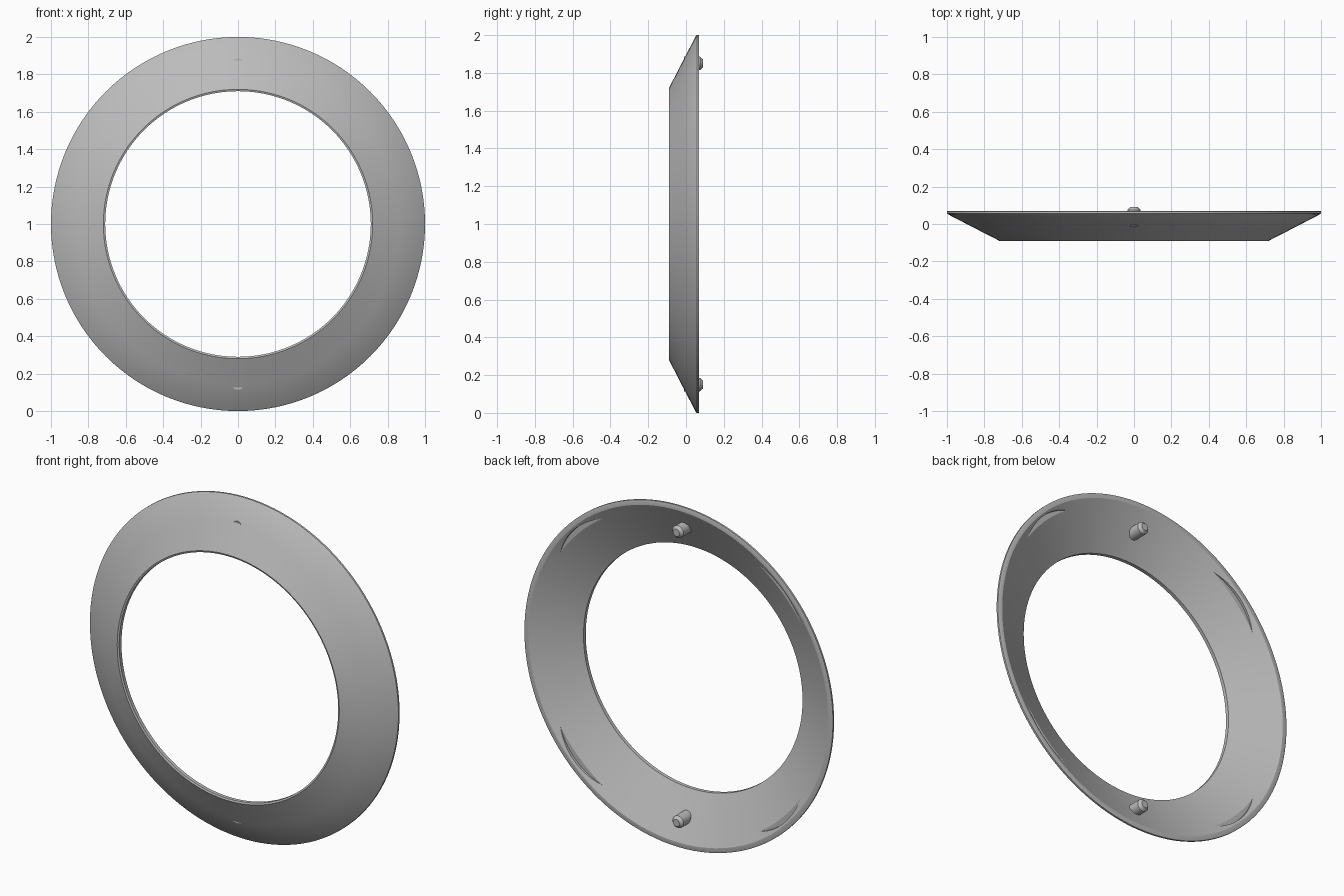
import bpy, bmesh, math
from mathutils import Vector, Matrix

cube = bpy.data.objects.get("Cube")
if cube:
    bpy.data.objects.remove(cube, do_unlink=True)

CENTRE = Vector((0, 0, 1))

grey = bpy.data.materials.new("satin grey")
grey.use_nodes = True
colour = (0.5, 0.5, 0.5, 1)
grey.diffuse_color = colour
grey.node_tree.nodes["Principled BSDF"].inputs["Base Color"].default_value = colour


def lathe(name, profile, centre, steps, closed):
    """Spin (radius, y) points around the y axis through centre."""
    bm = bmesh.new()
    verts = [bm.verts.new((r, y, 0)) for r, y in profile]
    edges = [bm.edges.new(pair) for pair in zip(verts, verts[1:])]
    if closed:
        edges.append(bm.edges.new((verts[-1], verts[0])))
    bmesh.ops.spin(bm, geom=verts + edges, cent=(0, 0, 0), axis=(0, 1, 0),
                   angle=math.tau, steps=steps, use_merge=True)
    bmesh.ops.remove_doubles(bm, verts=bm.verts, dist=1e-5)
    bmesh.ops.recalc_face_normals(bm, faces=bm.faces)
    mesh = bpy.data.meshes.new(name)
    bm.to_mesh(mesh)
    bm.free()
    mesh.materials.append(grey)
    obj = bpy.data.objects.new(name, mesh)
    obj.location = centre
    bpy.context.collection.objects.link(obj)
    return obj


def smooth(obj):
    bpy.ops.object.select_all(action='DESELECT')
    obj.select_set(True)
    bpy.context.view_layer.objects.active = obj
    bpy.ops.object.shade_smooth_by_angle(angle=math.radians(25))


def around(radius, degrees):
    return CENTRE + Matrix.Rotation(math.radians(degrees), 3, 'Y') @ Vector((radius, 0, 0))


# Conical trim ring with a thin outer rim and a small inner lip
ring = lathe("trim_ring", [(0.72, -0.09), (0.86, -0.018), (0.995, 0.052), (1.0, 0.057),
                           (1.0, 0.068), (0.995, 0.07), (0.972, 0.07),
                           (0.84, 0.002), (0.71, -0.065), (0.71, -0.086)],
             CENTRE, 128, True)

# Four shallow flat-floored pockets in the back, on the diagonals
for i in range(4):
    cutter = lathe("pocket_cutter", [(0, 0.049), (0.4, 0.049), (0.4, 0.2), (0, 0.2)],
                   around(0.56, 45 + 90 * i), 96, False)
    cutter.hide_render = True
    cut = ring.modifiers.new("pocket", 'BOOLEAN')
    cut.operation = 'DIFFERENCE'
    cut.solver = 'EXACT'
    cut.object = cutter
    bpy.context.view_layer.objects.active = ring
    bpy.ops.object.modifier_apply(modifier=cut.name)
    bpy.data.objects.remove(cutter, do_unlink=True)
smooth(ring)

# Mounting pegs with chamfered tips, top and bottom of the back
for name, angle in (("upper_peg", -90), ("lower_peg", 90)):
    peg = lathe(name, [(0, -0.01), (0.036, -0.01), (0.036, 0.074), (0.021, 0.09), (0, 0.09)],
                around(0.85, angle), 32, False)
    smooth(peg)
